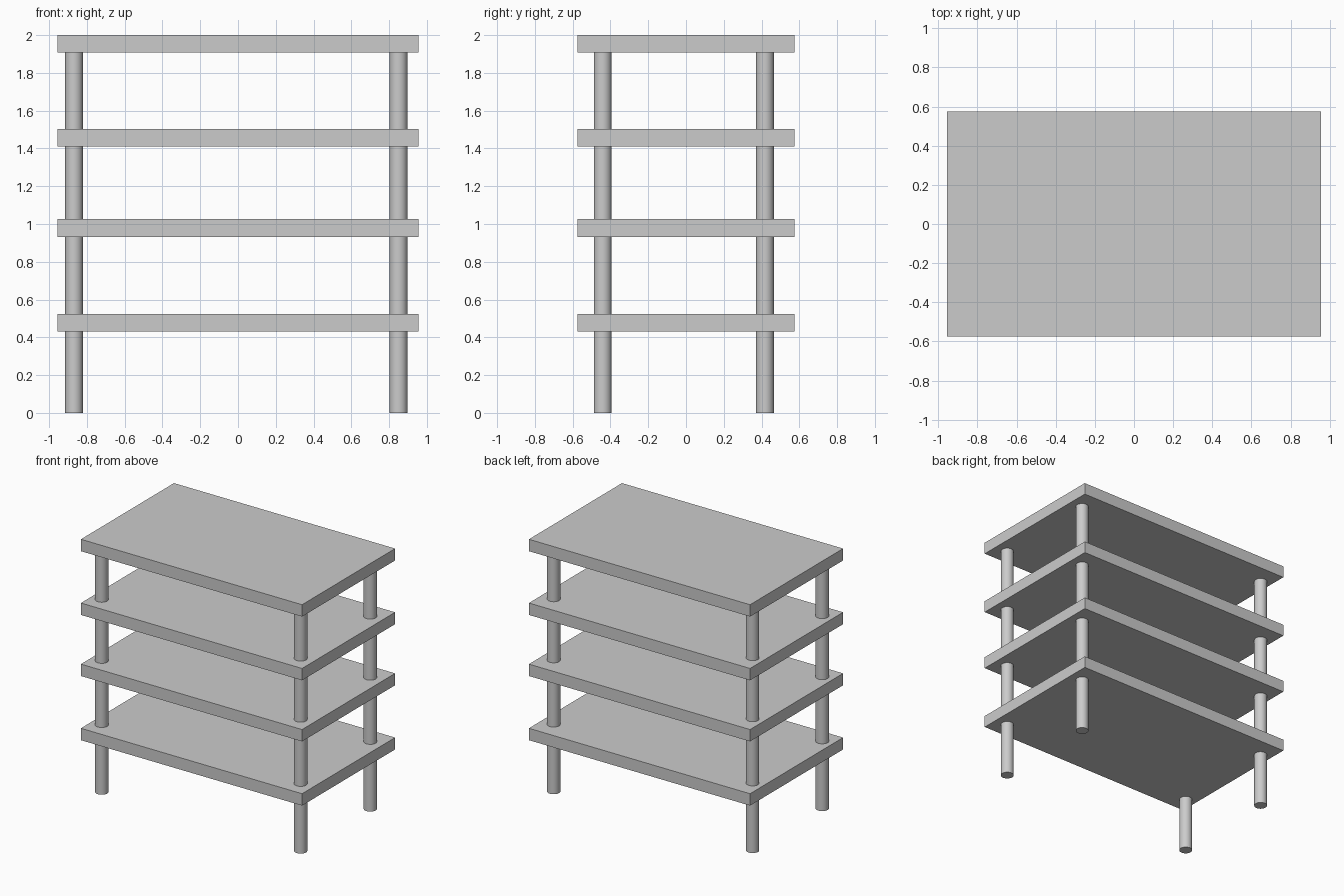
import bpy
import math

if "Cube" in bpy.data.objects:
    bpy.data.objects.remove(bpy.data.objects["Cube"])

SHELF_SIZE = (1.91, 1.148, 0.093)
LEG_RADIUS = 0.047
LEG_TOP = 1.93


def add_shelf(name, z):
    bpy.ops.mesh.primitive_cube_add(size=1, location=(0, 0, z))
    shelf = bpy.context.object
    shelf.name = name
    shelf.scale = SHELF_SIZE
    bpy.ops.object.transform_apply(location=False, rotation=False, scale=True)


def add_leg(name, x, y):
    bpy.ops.mesh.primitive_cylinder_add(
        vertices=48, radius=LEG_RADIUS, depth=LEG_TOP, location=(x, y, LEG_TOP / 2))
    bpy.context.object.name = name
    bpy.ops.object.shade_smooth_by_angle(angle=math.radians(30))


# Four flat shelves, listed by centre height
for name, z in (("bottom_shelf", 0.478), ("lower_shelf", 0.979),
                ("upper_shelf", 1.456), ("top_shelf", 1.9535)):
    add_shelf(name, z)

# Four round legs, set slightly towards the left and front
for side, x in (("left", -0.868), ("right", 0.85)):
    for end, y in (("front", -0.441), ("back", 0.418)):
        add_leg(f"{end}_{side}_leg", x, y)
